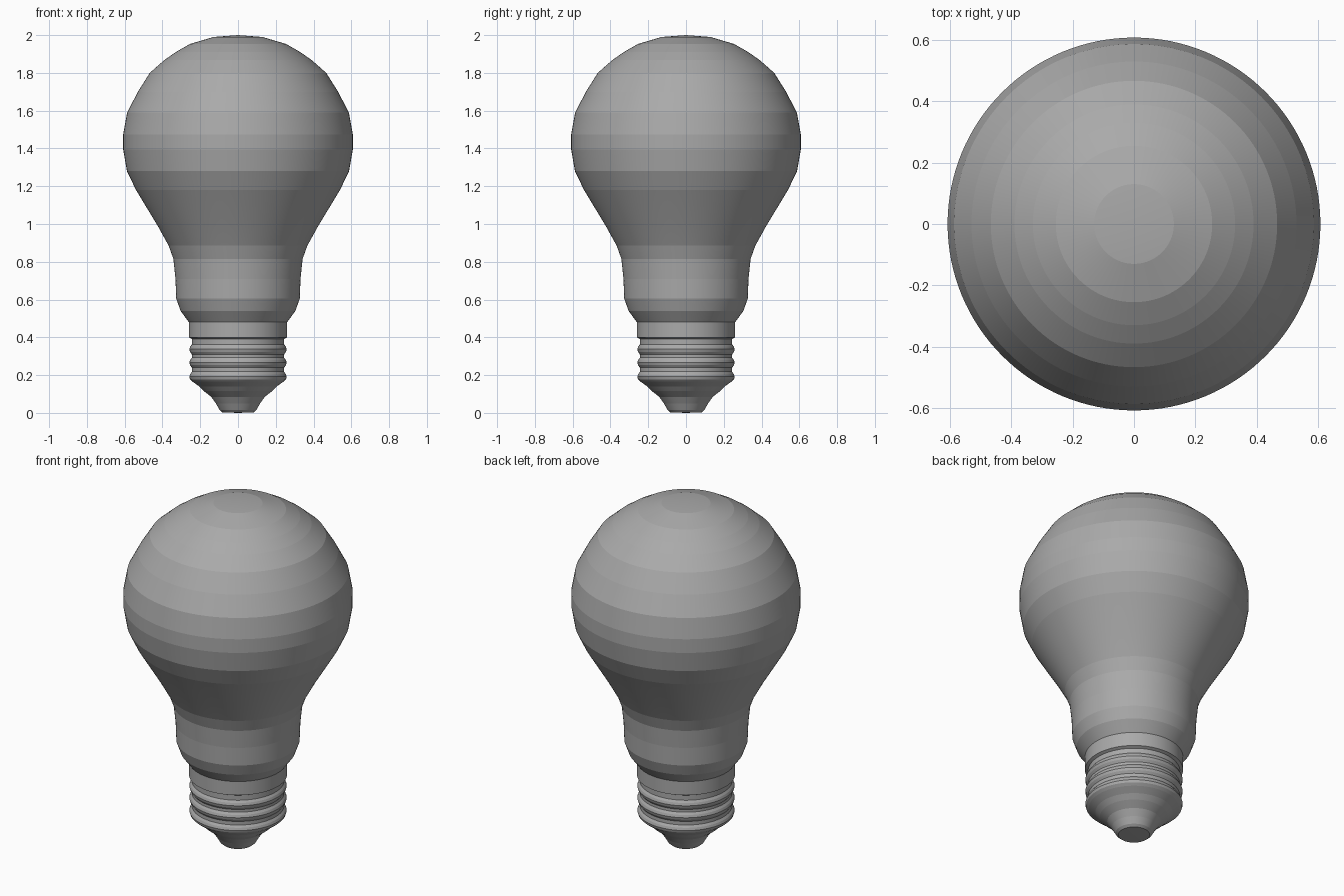
import bpy, bmesh, math

if "Cube" in bpy.data.objects:
    bpy.data.objects.remove(bpy.data.objects["Cube"])

SEGMENTS = 128

# Mid grey finish shared by all parts
grey = bpy.data.materials.new("mid_grey")
grey.diffuse_color = (0.4, 0.4, 0.4, 1)
grey.use_nodes = True
grey.node_tree.nodes["Principled BSDF"].inputs["Base Color"].default_value = grey.diffuse_color


def lathe(name, profile):
    """Spin a (radius, height) profile around the z axis."""
    bm = bmesh.new()
    verts = [bm.verts.new((r, 0, z)) for r, z in profile]
    edges = [bm.edges.new(pair) for pair in zip(verts, verts[1:])]
    bmesh.ops.spin(bm, geom=verts + edges, cent=(0, 0, 0), axis=(0, 0, 1),
                   angle=2 * math.pi, steps=SEGMENTS, use_duplicate=False)
    bmesh.ops.remove_doubles(bm, verts=bm.verts, dist=1e-5)
    bmesh.ops.recalc_face_normals(bm, faces=bm.faces)
    # Profiles run top to bottom, so side faces must point away from the axis
    side = max(bm.faces, key=lambda f: f.calc_center_median().xy.length)
    if side.normal.xy.dot(side.calc_center_median().xy) < 0:
        bmesh.ops.reverse_faces(bm, faces=bm.faces)
    mesh = bpy.data.meshes.new(name)
    bm.to_mesh(mesh)
    bm.free()
    mesh.materials.append(grey)
    obj = bpy.data.objects.new(name, mesh)
    bpy.context.collection.objects.link(obj)
    # Smooth around the axis, crisp between the profile bands
    bpy.ops.object.select_all(action='DESELECT')
    obj.select_set(True)
    bpy.context.view_layer.objects.active = obj
    bpy.ops.object.shade_smooth_by_angle(angle=math.radians(3.2))
    return obj


# Glass envelope with its neck
lathe("glass_bulb", [
    (0, 2.0), (0.13, 1.99), (0.255, 1.953), (0.33, 1.91), (0.39, 1.868),
    (0.467, 1.80), (0.53, 1.70), (0.587, 1.59), (0.608, 1.475),
    (0.608, 1.395), (0.588, 1.28), (0.54, 1.18), (0.425, 0.99),
    (0.367, 0.885), (0.342, 0.815), (0.331, 0.71), (0.327, 0.605),
    (0.304, 0.54), (0.26, 0.48)])

# Metal screw cap: collar, rounded thread ridges, lower taper
cap = [(0.26, 0.48), (0.26, 0.40), (0.244, 0.392)]
for z in (0.335, 0.265, 0.19):
    cap += [(0.244, z + 0.028), (0.253, z + 0.016), (0.258, z + 0.002),
            (0.254, z - 0.012), (0.244, z - 0.026)]
cap = cap[:-1] + [(0.24, 0.165), (0.205, 0.14), (0.18, 0.115)]
lathe("screw_cap", cap)

# Insulator and contact at the foot
lathe("base_contact", [
    (0.18, 0.115), (0.142, 0.085), (0.117, 0.05), (0.097, 0.015),
    (0.083, 0.003), (0, 0.0)])
